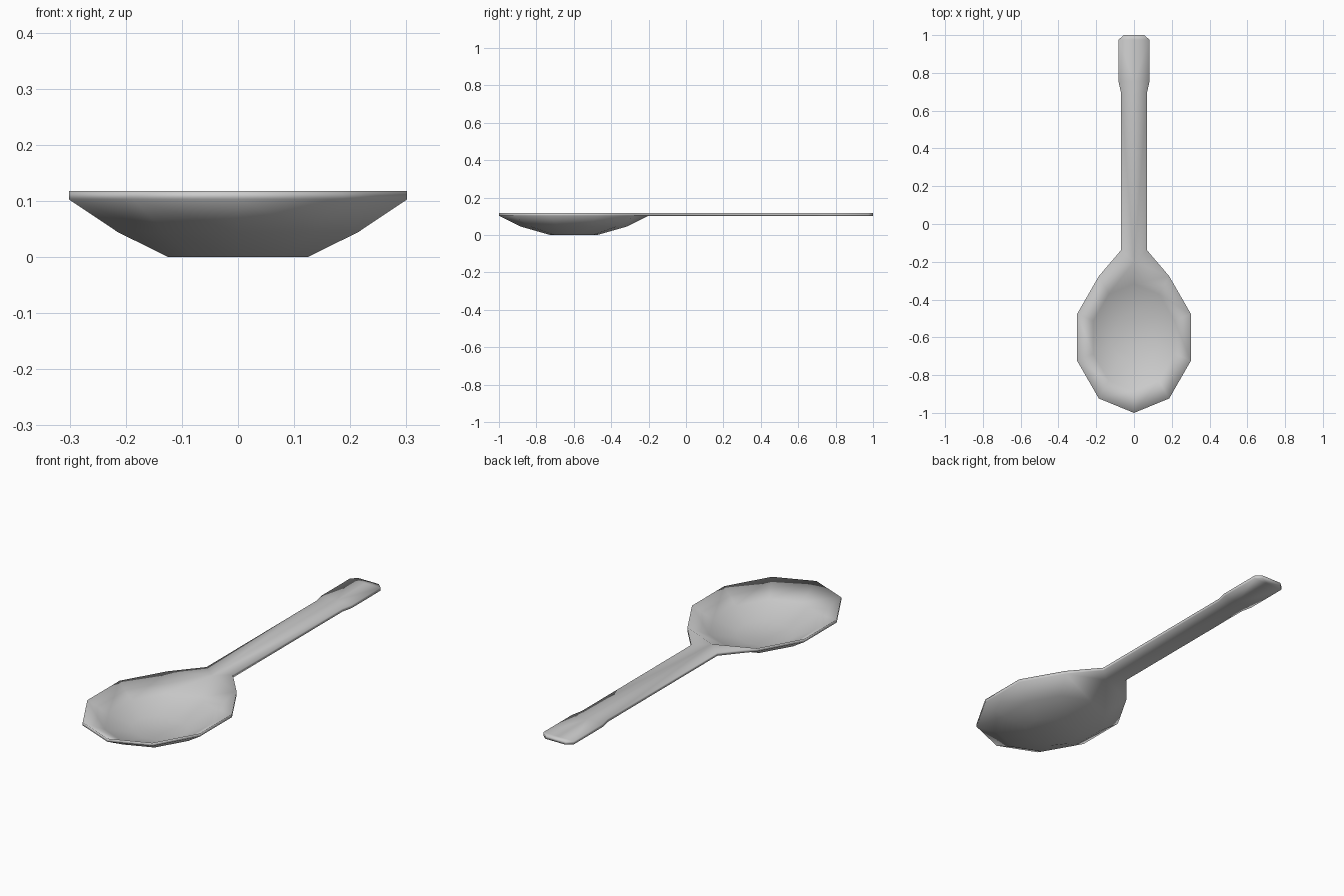
import bpy, bmesh
from math import sin, cos, radians

cube = bpy.data.objects.get("Cube")
if cube:
    bpy.data.objects.remove(cube)

THICK = 0.015
SIDES = 10
BOWL_Y = -0.6

metal = bpy.data.materials.new("light grey")
metal.use_nodes = True
colour = (0.6, 0.6, 0.6, 1)
metal.diffuse_color = colour
metal.node_tree.nodes["Principled BSDF"].inputs["Base Color"].default_value = colour

bm = bmesh.new()


def ring(rx, ry, z):
    """Ten-sided oval, starting where the handle joins."""
    angles = [radians(90 + i * 360 / SIDES) for i in range(SIDES)]
    return [bm.verts.new((rx * cos(a), BOWL_Y + ry * sin(a), z)) for a in angles]


# Bowl: rim, middle and flat base
rim_z = 0.118
rings = [ring(0.317, 0.4, rim_z), ring(0.226, 0.283, 0.06), ring(0.131, 0.125, THICK)]
for outer, inner in zip(rings, rings[1:]):
    for i in range(SIDES):
        j = (i + 1) % SIDES
        bm.faces.new((outer[i], outer[j], inner[j], inner[i]))
bm.faces.new(rings[-1])

# Handle: two mirrored strips sharing a centre line, with a wider grip
neck = rings[0][0]
stations = [(0.70, 0.07), (0.755, 0.082), (0.975, 0.082), (1.0, 0.055)]
centre = [neck] + [bm.verts.new((0, y, rim_z)) for y, w in stations]
for side, shoulder in ((-1, rings[0][1]), (1, rings[0][-1])):
    edge = [bm.verts.new((side * w, y, rim_z)) for y, w in [(-0.14, 0.07)] + stations]
    bm.faces.new((neck, shoulder, edge[0]))
    for i in range(len(stations)):
        bm.faces.new((centre[i], edge[i], edge[i + 1], centre[i + 1]))

# Thickness: the underside is the same sheet, dropped straight down
bmesh.ops.recalc_face_normals(bm, faces=bm.faces)
sheet = bm.faces[:]
top = bmesh.ops.duplicate(bm, geom=bm.verts[:] + bm.edges[:] + sheet)
twin = top["vert_map"]
border = [e for e in bm.edges if e.is_boundary and e.verts[0] in twin
          and e.link_faces[0] in sheet]
lower = {v: twin[v] for f in sheet for v in f.verts}
for v in lower.values():
    v.co.z -= THICK
for e in border:
    a, b = e.verts
    bm.faces.new((a, b, lower[b], lower[a]))
bmesh.ops.recalc_face_normals(bm, faces=bm.faces)
for f in bm.faces:
    f.smooth = True

mesh = bpy.data.meshes.new("spoon")
bm.to_mesh(mesh)
bm.free()
mesh.materials.append(metal)
spoon = bpy.data.objects.new("spoon", mesh)
bpy.context.collection.objects.link(spoon)
